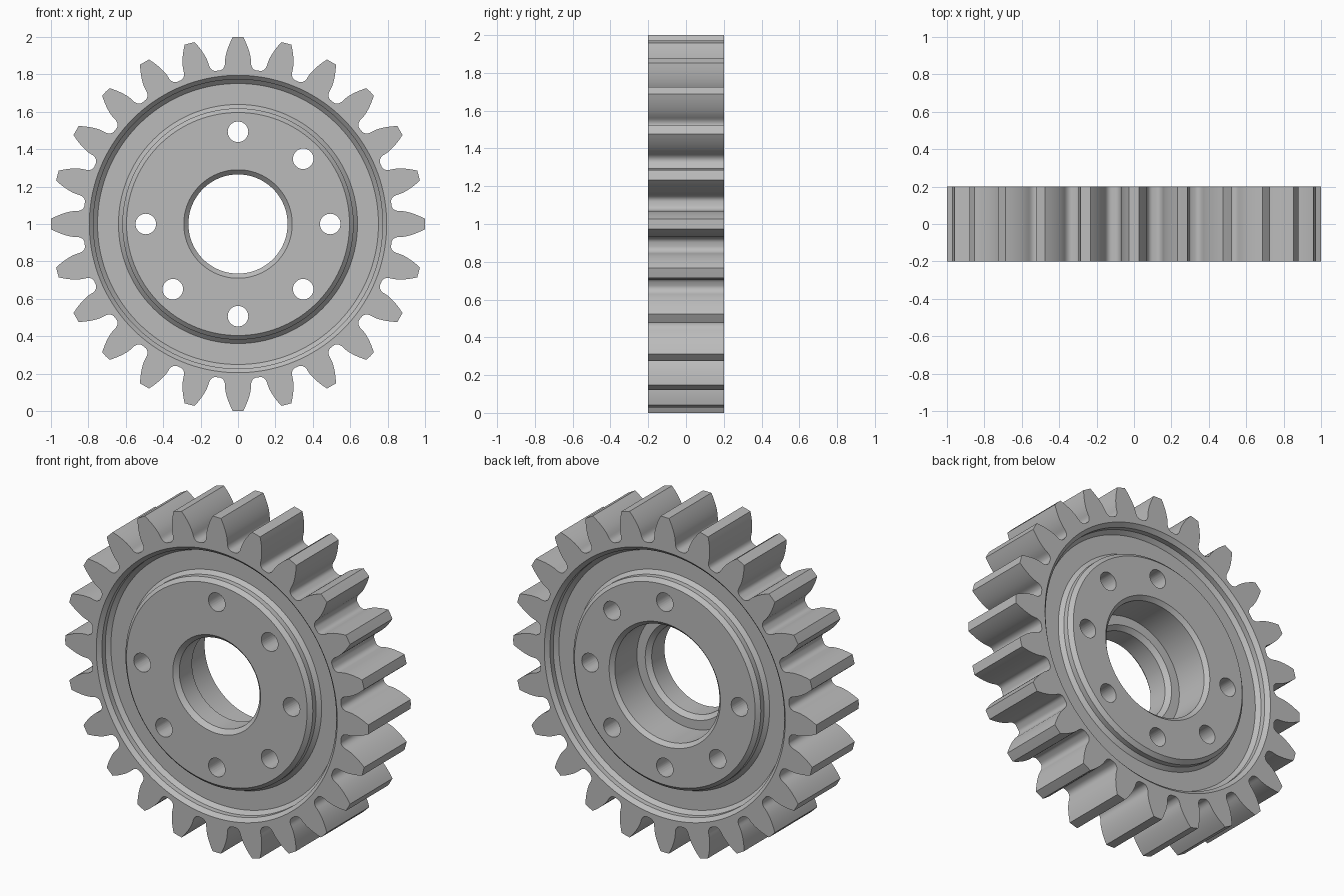
import bpy, bmesh, math

old = bpy.data.objects.get("Cube")
if old:
    bpy.data.objects.remove(old, do_unlink=True)

TEETH = 24
MODULE = 2 / (TEETH + 2)
HALF = 0.2                                   # half of the gear thickness
PITCH_R = TEETH * MODULE / 2
BASE_R = PITCH_R * math.cos(math.radians(20))
ROOT_R = PITCH_R - 1.25 * MODULE


def inv(radius):
    a = math.acos(min(1, BASE_R / radius))
    return math.tan(a) - a


# Half a tooth as (angle, radius): involute flank, then rounded root
def half_tooth():
    base_angle = math.pi / (2 * TEETH) + inv(PITCH_R)
    flank = []
    for i in range(8):
        r = 1 + (BASE_R - 1) * i / 7
        flank.append((base_angle - inv(r), r))
    fillet = []
    for i in range(1, 7):
        a = i / 6 * math.pi / 2
        fillet.append((base_angle + 0.038 * (1 - math.cos(a)),
                       BASE_R - (BASE_R - ROOT_R) * math.sin(a)))
    return flank + fillet


half = half_tooth()
tooth = [(-a, r) for a, r in reversed(half)] + [(0, 1)] + half
outline = [(a + k * math.tau / TEETH, r) for k in range(TEETH) for a, r in tooth]

# Section of the body as (radius, y); None marks the toothed outline
groove = [(0.795, -HALF), (0.773, -0.178), (0.773, -0.147), (0.751, -0.125),
          (0.639, -0.125), (0.618, -0.147), (0.618, -0.178), (0.596, -HALF)]
bore = [(0.29, -HALF), (0.265, -0.175), (0.265, -0.055), (0.29, -0.03),
        (0.345, -0.03), (0.345, 0.178), (0.367, HALF)]
back_groove = [(r, -y) for r, y in reversed(groove)]
section = [(None, -HALF)] + groove + bore + back_groove + [(None, HALF)]

# Sweep the section round the axle
bm = bmesh.new()
rings = []
for radius, y in section:
    ring = []
    for a, tip in outline:
        r = tip if radius is None else radius
        ring.append(bm.verts.new((r * math.sin(a), y, 1 + r * math.cos(a))))
    rings.append(ring)
n = len(outline)
for j, ring in enumerate(rings):
    other = rings[(j + 1) % len(rings)]
    for i in range(n):
        k = (i + 1) % n
        bm.faces.new((ring[i], ring[k], other[k], other[i]))
bmesh.ops.recalc_face_normals(bm, faces=bm.faces)


def make_object(name, bm):
    mesh = bpy.data.meshes.new(name)
    bm.to_mesh(mesh)
    bm.free()
    obj = bpy.data.objects.new(name, mesh)
    bpy.context.collection.objects.link(obj)
    return obj


gear = make_object("gear_wheel", bm)

# Grey metal
grey = bpy.data.materials.new("grey_metal")
grey.use_nodes = True
colour = (0.5, 0.5, 0.5, 1)
grey.diffuse_color = colour
grey.node_tree.nodes["Principled BSDF"].inputs["Base Color"].default_value = colour
gear.data.materials.append(grey)

# Ring of bolt holes
bm = bmesh.new()
for k in range(8):
    a = k * math.tau / 8
    made = bmesh.ops.create_cone(bm, cap_ends=True, segments=32,
                                 radius1=0.055, radius2=0.055, depth=1)
    for v in made["verts"]:
        x, y, z = v.co
        v.co = (x + 0.493 * math.sin(a), z, 1 + y + 0.493 * math.cos(a))
bmesh.ops.recalc_face_normals(bm, faces=bm.faces)
cutter = make_object("bolt_hole_cutter", bm)
cutter.data.materials.append(grey)
cutter.hide_render = True

cut = gear.modifiers.new("bolt_holes", "BOOLEAN")
cut.operation = "DIFFERENCE"
cut.solver = "EXACT"
cut.object = cutter

bpy.ops.object.select_all(action="DESELECT")
gear.select_set(True)
bpy.context.view_layer.objects.active = gear
bpy.ops.object.modifier_apply(modifier=cut.name)
bpy.data.objects.remove(cutter, do_unlink=True)
bpy.ops.object.shade_smooth_by_angle(angle=math.radians(30))
